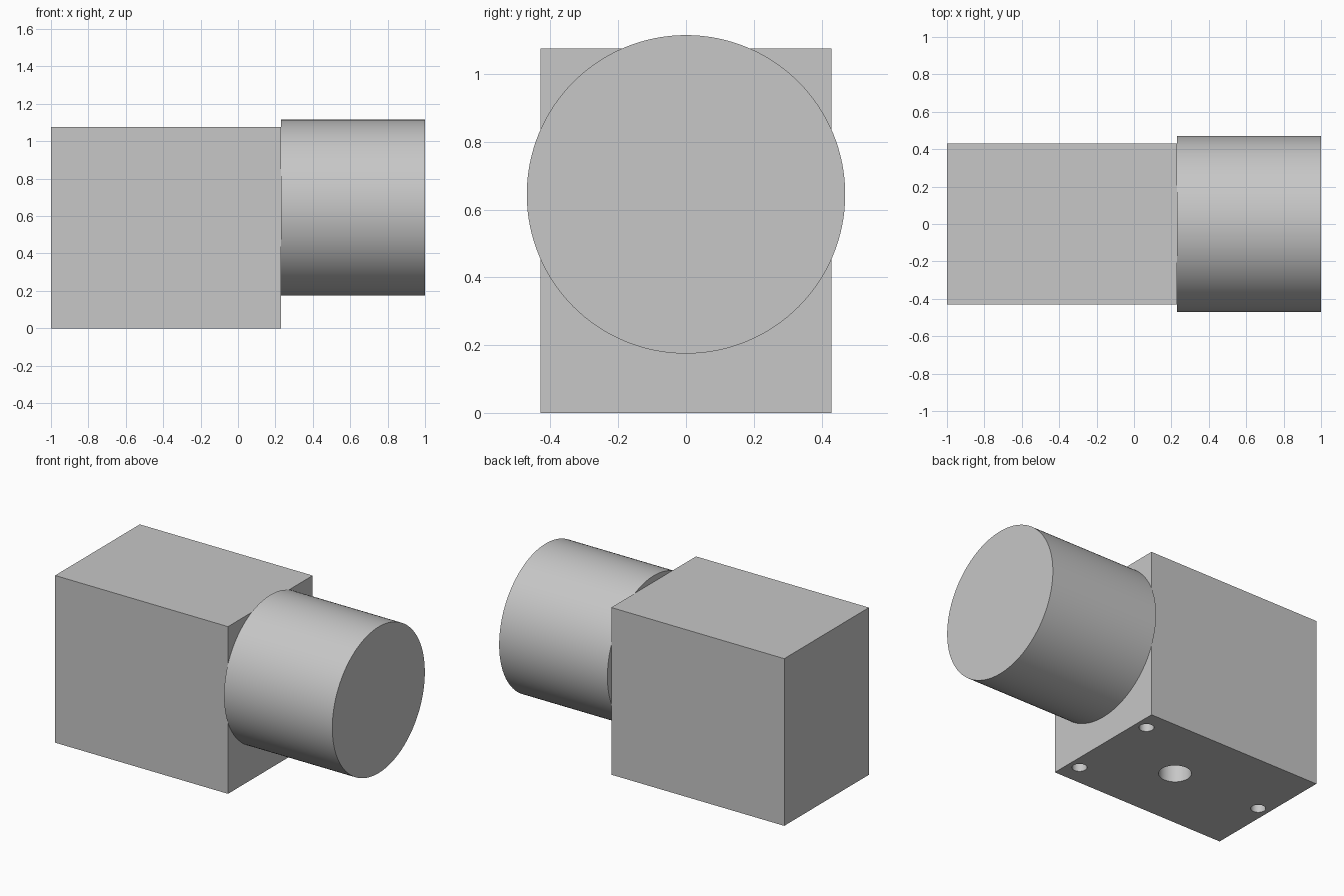
import bpy
import math

if "Cube" in bpy.data.objects:
    bpy.data.objects.remove(bpy.data.objects["Cube"], do_unlink=True)

grey = bpy.data.materials.new("plain grey")
grey.use_nodes = True
grey.diffuse_color = (0.57, 0.57, 0.57, 1)
grey.node_tree.nodes["Principled BSDF"].inputs["Base Color"].default_value = grey.diffuse_color


def cylinder(name, radius, length, centre, rotation=(0, 0, 0), sides=48):
    bpy.ops.mesh.primitive_cylinder_add(vertices=sides, radius=radius, depth=length,
                                        location=centre, rotation=rotation)
    obj = bpy.context.object
    obj.name = name
    obj.data.materials.append(grey)
    return obj


def smooth(obj):
    bpy.ops.object.select_all(action='DESELECT')
    obj.select_set(True)
    bpy.context.view_layer.objects.active = obj
    bpy.ops.object.shade_smooth_by_angle(angle=math.radians(30))


# Rectangular housing
x_min, x_joint, x_max = -1.0, 0.23, 1.0
height = 1.075
bpy.ops.mesh.primitive_cube_add(size=1, location=((x_min + x_joint) / 2, 0, height / 2))
body = bpy.context.object
body.name = "body"
body.scale = (x_joint - x_min, 0.86, height)
bpy.ops.object.transform_apply(location=False, rotation=False, scale=True)
body.data.materials.append(grey)

# Blind holes in the underside: one large centre hole and three small ones
holes = [(-0.306, 0, 0.094, 0.2)]
holes += [(x, y, 0.043, 0.13) for x, y in ((0.157, 0.298), (0.157, -0.298), (-0.927, 0))]
for x, y, radius, depth in holes:
    cutter = cylinder("hole_cutter", radius, depth * 2, (x, y, 0))
    cutter.hide_render = True
    cut = body.modifiers.new("mounting hole", 'BOOLEAN')
    cut.operation = 'DIFFERENCE'
    cut.solver = 'EXACT'
    cut.object = cutter
    bpy.context.view_layer.objects.active = body
    bpy.ops.object.modifier_apply(modifier=cut.name)
    bpy.data.objects.remove(cutter, do_unlink=True)
smooth(body)

# Round barrel on the right-hand end
barrel = cylinder("barrel", 0.47, x_max - x_joint, ((x_joint + x_max) / 2, 0, 0.645),
                  (0, math.pi / 2, 0), 128)
smooth(barrel)
